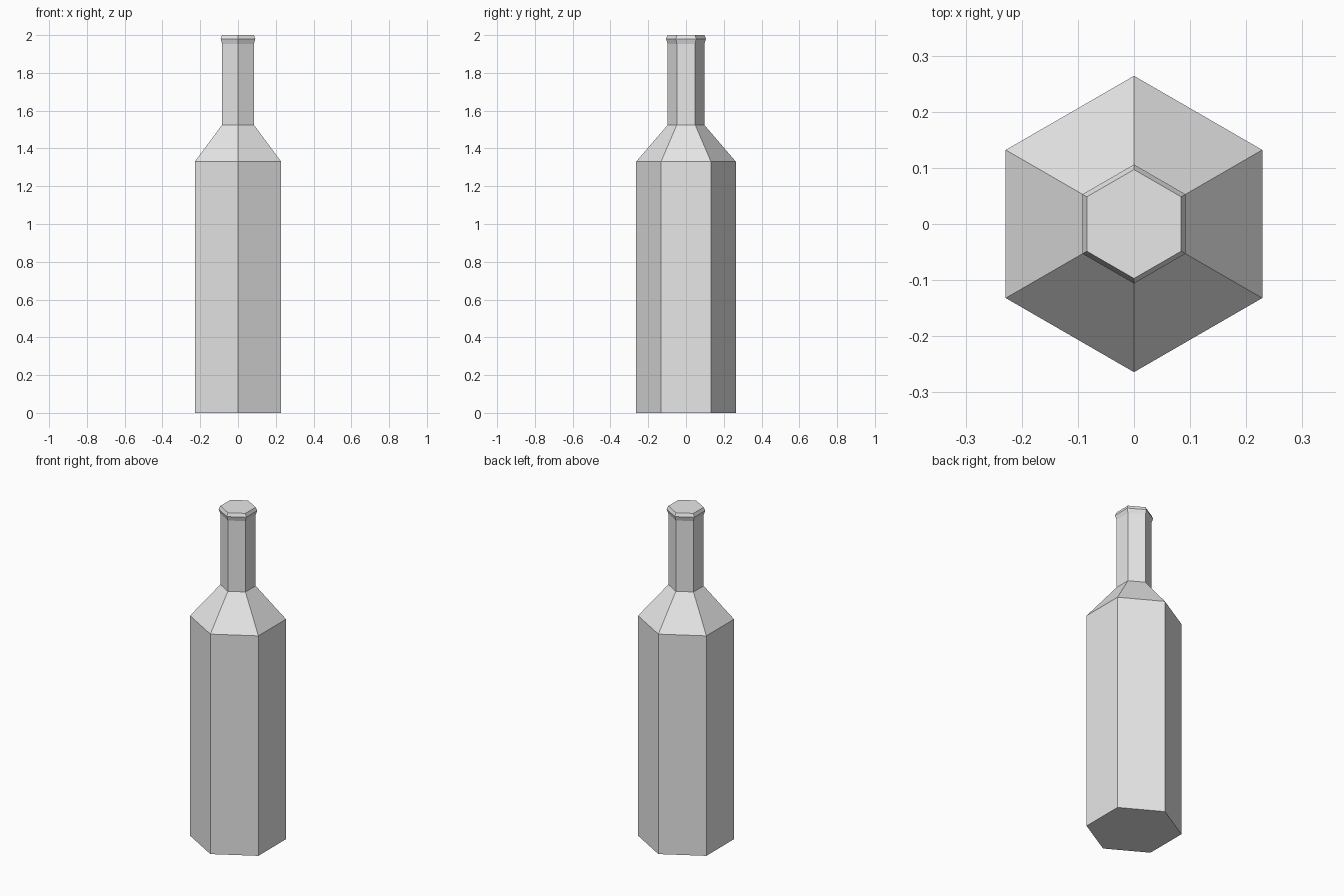
import bpy
import bmesh
from math import cos, sin, pi

cube = bpy.data.objects.get("Cube")
if cube:
    bpy.data.objects.remove(cube, do_unlink=True)

SIDES = 6

# Plain light grey for the whole bottle
grey = bpy.data.materials.new("light_grey")
grey.use_nodes = True
grey.diffuse_color = (0.8, 0.8, 0.8, 1)
grey.node_tree.nodes["Principled BSDF"].inputs["Base Color"].default_value = grey.diffuse_color


def lathe(name, profile):
    """Turn (radius, height) pairs into a capped faceted solid, a corner facing the front."""
    bm = bmesh.new()
    rings = []
    for r, z in profile:
        angles = [2 * pi * i / SIDES - pi / 2 for i in range(SIDES)]
        rings.append([bm.verts.new((r * cos(a), r * sin(a), z)) for a in angles])
    for low, high in zip(rings, rings[1:]):
        for i in range(SIDES):
            j = (i + 1) % SIDES
            bm.faces.new((low[i], low[j], high[j], high[i]))
    bm.faces.new(rings[0][::-1])
    bm.faces.new(rings[-1])
    mesh = bpy.data.meshes.new(name)
    bm.to_mesh(mesh)
    bm.free()
    mesh.materials.append(grey)
    obj = bpy.data.objects.new(name, mesh)
    bpy.context.collection.objects.link(obj)
    return obj


# Base, body, shoulder, neck and flared lip in one closed profile
lathe("bottle", [
    (0.264, 0),
    (0.264, 1.33),
    (0.097, 1.525),
    (0.097, 1.953),
    (0.106, 1.98),
    (0.097, 2.0),
])
